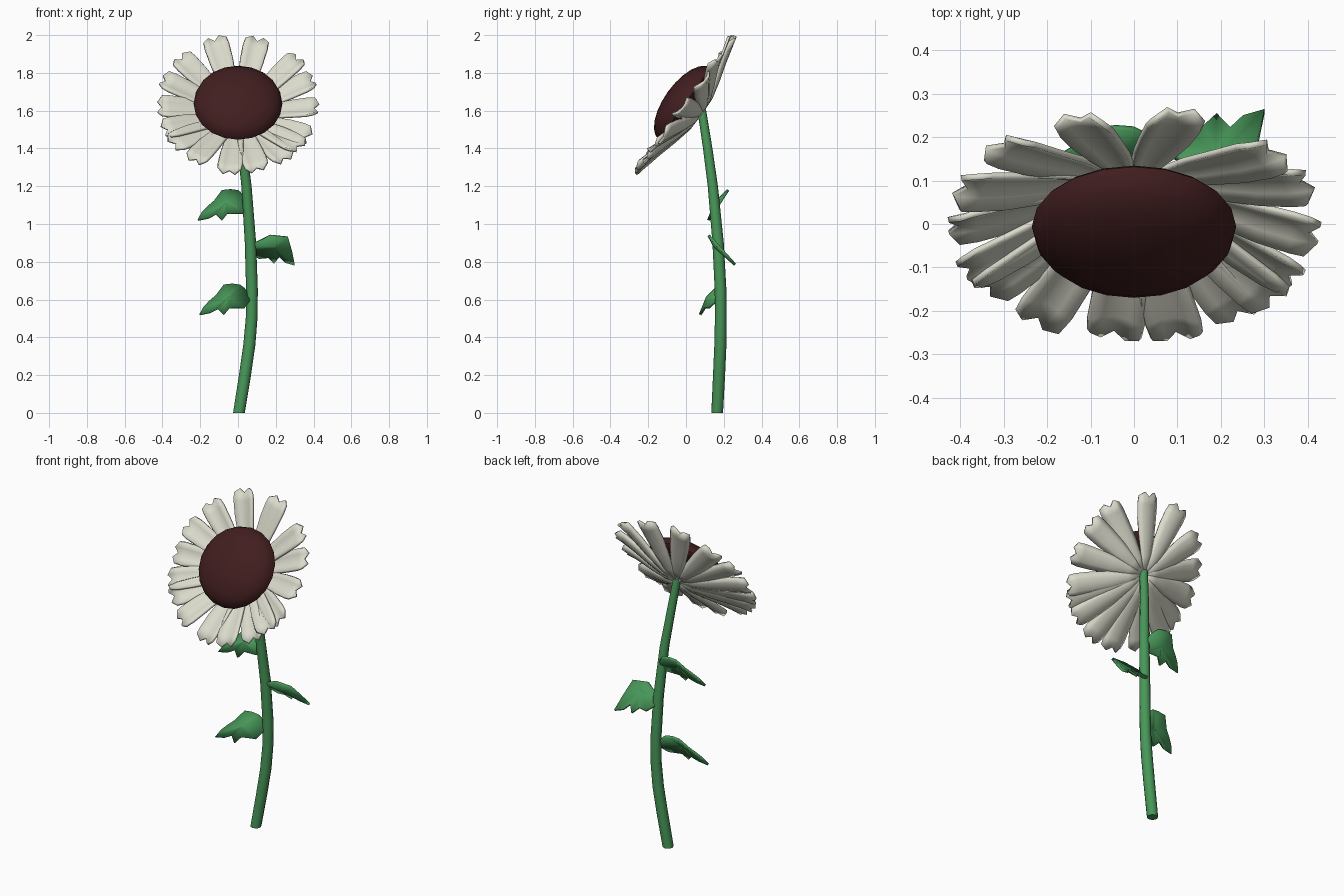
import bpy, bmesh, math, random
from mathutils import Matrix, Vector

if "Cube" in bpy.data.objects:
    bpy.data.objects.remove(bpy.data.objects["Cube"])

random.seed(4)


def material(name, rgb):
    m = bpy.data.materials.new(name)
    m.diffuse_color = (*rgb, 1)
    m.use_nodes = True
    m.node_tree.nodes["Principled BSDF"].inputs["Base Color"].default_value = m.diffuse_color
    return m


GREEN = material("leaf green", (0.065, 0.31, 0.10))
CREAM = material("petal cream", (0.70, 0.70, 0.60))
BROWN = material("seed brown", (0.054, 0.013, 0.014))


def add_object(name, bm, mat, angle=50):
    bmesh.ops.recalc_face_normals(bm, faces=bm.faces)
    me = bpy.data.meshes.new(name)
    bm.to_mesh(me)
    bm.free()
    me.materials.append(mat)
    ob = bpy.data.objects.new(name, me)
    bpy.context.collection.objects.link(ob)
    bpy.ops.object.select_all(action='DESELECT')
    ob.select_set(True)
    bpy.context.view_layer.objects.active = ob
    bpy.ops.object.shade_smooth_by_angle(angle=math.radians(angle))
    return ob


def thicken(ob, t):
    mod = ob.modifiers.new("thickness", 'SOLIDIFY')
    mod.thickness = t
    mod.offset = 0


def head_frame(y, z):
    # local x = right, local y = up the tilted face, local z = face normal
    c, s = 0.585, 0.811
    return Matrix(((1, 0, 0, 0), (0, c, -s, y), (0, s, c, z), (0, 0, 0, 1)))


# Stem: tapered eight-sided tube along a gentle bend
path = [(0.005, 0.165, 0.0, .031), (0.037, 0.175, 0.2, .032), (0.060, 0.182, 0.36, .032),
        (0.072, 0.184, 0.5, .031), (0.074, 0.183, 0.65, .031), (0.066, 0.17, 0.9, .030),
        (0.045, 0.142, 1.2, .027), (0.022, 0.115, 1.4, .025), (0.0, 0.083, 1.605, .023)]
bm = bmesh.new()
rings = []
for x, y, z, r in path:
    rings.append([bm.verts.new((x + r * math.cos(i * math.pi / 4),
                                y + r * math.sin(i * math.pi / 4), z)) for i in range(8)])
for a, b in zip(rings, rings[1:]):
    for i in range(8):
        j = (i + 1) % 8
        bm.faces.new((a[i], a[j], b[j], b[i]))
bm.faces.new(rings[0][::-1])
bm.faces.new(rings[-1])
add_object("stem", bm, GREEN)

# Seed disc: domed front, shallow back
bm = bmesh.new()
bmesh.ops.create_uvsphere(bm, u_segments=20, v_segments=12, radius=1)
for v in bm.verts:
    v.co = Vector((v.co.x * .235, v.co.y * .235, v.co.z * (.11 if v.co.z > 0 else .035)))
bm.transform(head_frame(-0.006, 1.637))
add_object("seed_disc", bm, BROWN)

# Petals: cupped strips with toothed tips, spaced unevenly around the head
angles = [76, 107, 136, 160, -177, -155, -142, -121, -96, -77, -56, -42, -31, -5, 21, 42]
stations = [(0.01, .010, 0.0), (.10, .030, .004), (.20, .049, .028),
            (.30, .060, .057), (.38, .064, .077), (.445, .060, .088)]
columns = [-1, -.5, 0, .5, 1]
teeth = [-.030, 0, -.025, .002, -.022]
bm = bmesh.new()
for n, ang in enumerate(angles):
    rot = Matrix.Rotation(math.radians(ang), 4, 'Z')
    up = math.sin(math.radians(ang))
    size = 1 - .045 * (1 - abs(up)) + (.035 * up * up if up < 0 else 0)
    twist = random.uniform(-.15, .15)
    lift = .006 if n % 2 else -.004
    flip = 1 if n % 3 else -1
    grid = []
    for k, (r, w, h) in enumerate(stations):
        row = []
        for u, t in zip(columns, teeth):
            rr = (r + (t if k == len(stations) - 1 else 0)) * size
            z = h + .32 * w * u * u + twist * w * u + lift * r / .44
            row.append(bm.verts.new(rot @ Vector((rr, flip * u * w, z))))
        grid.append(row)
    for a, b in zip(grid, grid[1:]):
        for i in range(4):
            q = (a[i], a[i + 1], b[i + 1], b[i])
            bm.faces.new(q if flip > 0 else q[::-1])
bm.transform(head_frame(0.08, 1.586))
thicken(add_object("petals", bm, CREAM), 0.014)


# Leaves: lobed outline in the front plane, tilted in depth, folded at the middle
def leaf(name, outline, centre, depth, offset=(0, 0), fold=-.022):
    bm = bmesh.new()
    ox, oz = offset
    vs = [bm.verts.new((x + ox, depth(x + ox, z + oz), z + oz)) for x, z in outline]
    cx, cz = centre[0] + ox, centre[1] + oz
    c = bm.verts.new((cx, depth(cx, cz) + fold, cz))
    for a, b in zip(vs, vs[1:] + vs[:1]):
        bm.faces.new((a, b, c))
    thicken(add_object(name, bm, GREEN, 12), 0.014)


left = [(.045, 1.13), (.02, 1.16), (.0, 1.175), (-.04, 1.18), (-.085, 1.175), (-.125, 1.12),
        (-.16, 1.09), (-.19, 1.06), (-.213, 1.02), (-.155, 1.03), (-.115, 1.05),
        (-.085, 1.02), (-.055, 1.055), (.025, 1.055), (.05, 1.09)]
right = [(.05, .88), (.11, .91), (.17, .94), (.265, .93), (.285, .86), (.30, .785),
         (.25, .80), (.22, .83), (.19, .795), (.16, .825), (.11, .82), (.06, .86)]
leaf("upper_left_leaf", left, (-.06, 1.11), lambda x, z: .112 + .65 * (z - 1.01))
leaf("lower_left_leaf", left, (-.06, 1.11),
     lambda x, z: .075 + .65 * (z - .52) + max(0, x) * .6, (.01, -.5))
leaf("right_leaf", right, (.19, .88), lambda x, z: .12 - .9 * (z - .94))
